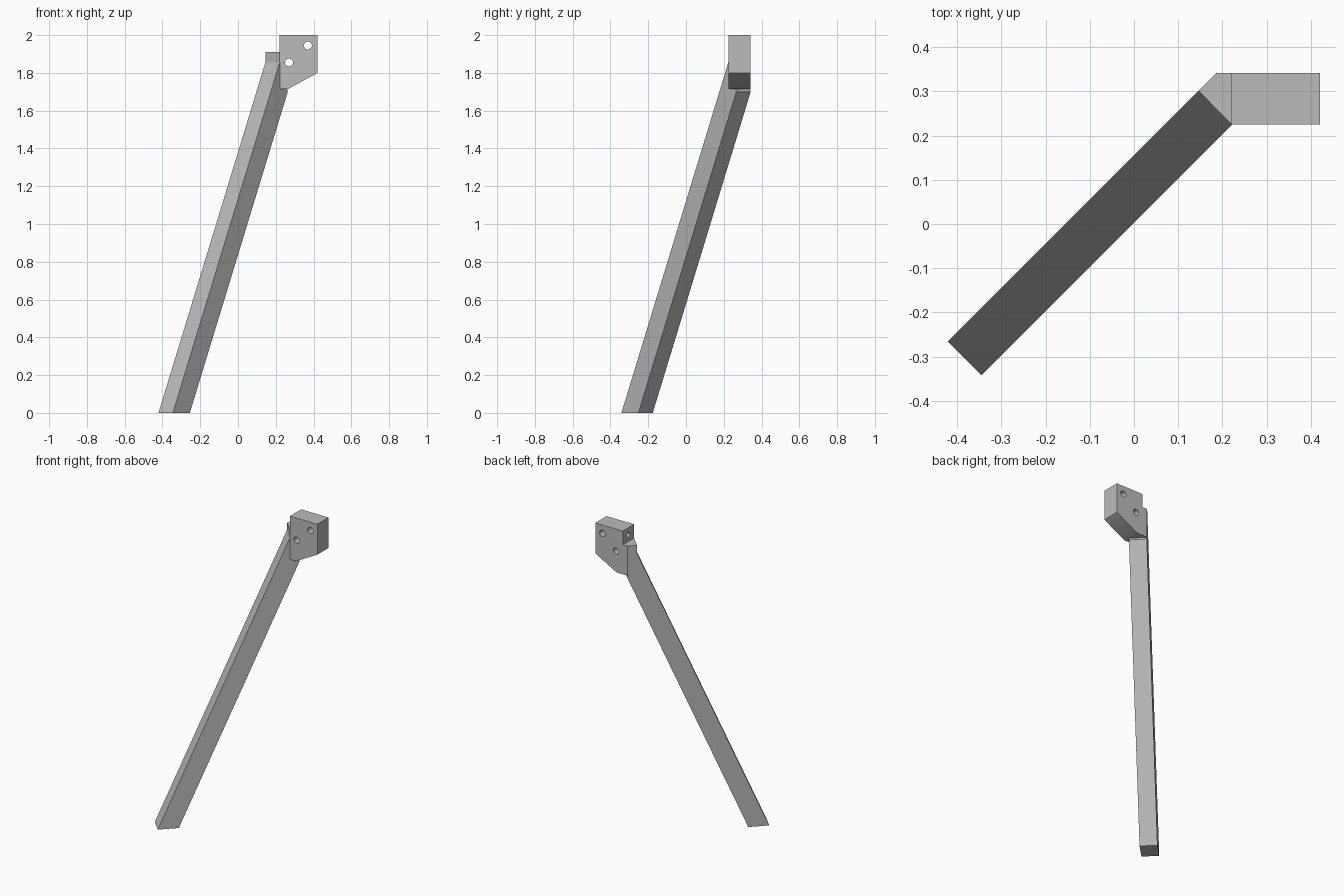
import bpy
import bmesh
from math import pi
from mathutils import Matrix, Vector

default = bpy.data.objects.get("Cube")
if default:
    bpy.data.objects.remove(default, do_unlink=True)

grey = bpy.data.materials.new("plain grey")
grey.use_nodes = True
colour = (0.5, 0.5, 0.5, 1)
grey.diffuse_color = colour
grey.node_tree.nodes["Principled BSDF"].inputs["Base Color"].default_value = colour


def add_object(name, bm):
    bmesh.ops.recalc_face_normals(bm, faces=bm.faces)
    mesh = bpy.data.meshes.new(name)
    bm.to_mesh(mesh)
    bm.free()
    mesh.materials.append(grey)
    obj = bpy.data.objects.new(name, mesh)
    bpy.context.collection.objects.link(obj)
    return obj


def loft(name, start, end):
    """Solid between two matching point rings."""
    bm = bmesh.new()
    a = [bm.verts.new(p) for p in start]
    b = [bm.verts.new(p) for p in end]
    bm.faces.new(a)
    bm.faces.new(b)
    for i in range(len(a)):
        j = (i + 1) % len(a)
        bm.faces.new((a[i], a[j], b[j], b[i]))
    return add_object(name, bm)


def drill(target, centre, radius, depth, axis):
    """Cut a round hole and apply the cut."""
    bm = bmesh.new()
    turn = Matrix.Rotation(pi / 2, 4, axis)
    bmesh.ops.create_cone(bm, cap_ends=True, segments=32, radius1=radius,
                          radius2=radius, depth=depth,
                          matrix=Matrix.Translation(centre) @ turn)
    cutter = add_object("hole_cutter", bm)
    cutter.hide_render = True
    mod = target.modifiers.new("hole", "BOOLEAN")
    mod.operation = "DIFFERENCE"
    mod.solver = "EXACT"
    mod.object = cutter
    bpy.context.view_layer.objects.active = target
    bpy.ops.object.modifier_apply(modifier=mod.name)
    bpy.data.objects.remove(cutter, do_unlink=True)


# Slanted leg: a flat-footed rectangular bar leaning along the diagonal
lean = Vector((0.305, 0.305, 1))
foot = [Vector(p) for p in ((-0.421, -0.266, 0), (-0.345, -0.342, 0),
                            (-0.255, -0.252, 0), (-0.331, -0.176, 0))]
heights = (1.86, 1.86, 1.7, 1.7)
loft("leg", foot, [p + lean * h for p, h in zip(foot, heights)])

# Corner joint between the leg and the mounting block
corner = ((0.146, 0.301), (0.187, 0.342), (0.221, 0.342), (0.221, 0.225))
loft("corner_joint", [(x, y, 1.715) for x, y in corner],
     [(x, y, 1.91) for x, y in corner])

# Mounting block with a sloped lower edge
profile = ((0.221, 2), (0.421, 2), (0.421, 1.8), (0.265, 1.715), (0.221, 1.715))
block = loft("mounting_block", [(x, 0.225, z) for x, z in profile],
             [(x, 0.342, z) for x, z in profile])

# Two bolt holes through the block and one pilot hole in its inner side
for x, z in ((0.37, 1.945), (0.27, 1.855)):
    drill(block, (x, 0.284, z), 0.021, 0.3, "X")
drill(block, (0.27, 0.284, 1.953), 0.016, 0.2, "Y")
bpy.ops.object.select_all(action="DESELECT")
block.select_set(True)
bpy.context.view_layer.objects.active = block
bpy.ops.object.shade_smooth_by_angle()
